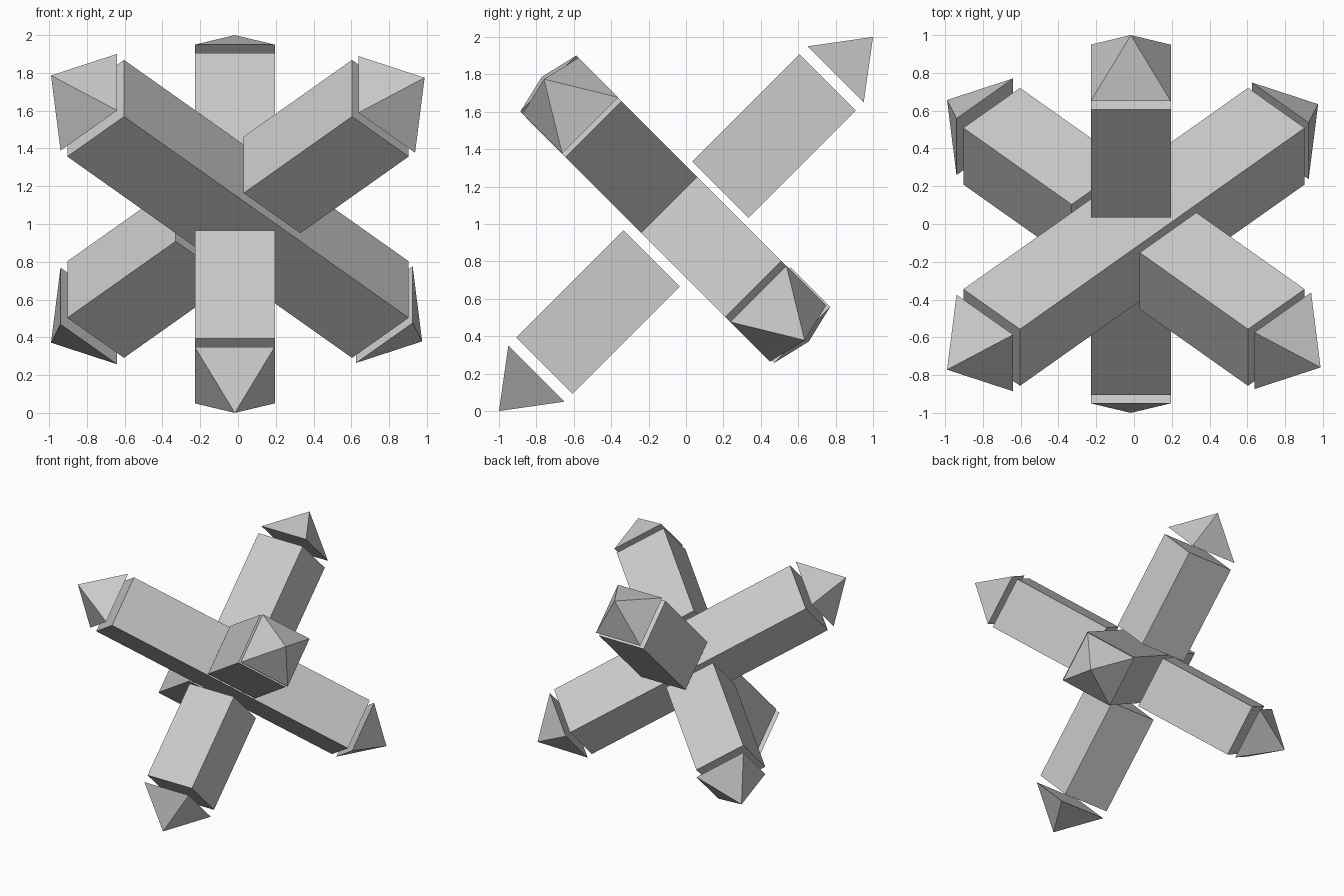
import bpy, bmesh
from math import sqrt
from mathutils import Vector, Matrix

old = bpy.data.objects.get("Cube")
if old:
    bpy.data.objects.remove(old, do_unlink=True)

grey = bpy.data.materials.new("light_grey")
grey.use_nodes = True
colour = (0.6, 0.6, 0.6, 1)
grey.diffuse_color = colour
grey.node_tree.nodes["Principled BSDF"].inputs["Base Color"].default_value = colour

WIDTH = 0.424
TIP = 0.283

# Three perpendicular arm directions
RISE = Vector((0, 1, 1)).normalized()
LEAN_RIGHT = Vector((-sqrt(2), -1, 1)).normalized()
LEAN_LEFT = Vector((sqrt(2), -1, 1)).normalized()
BACK_DOWN = Vector((0, -1, 1)).normalized()
SIDE = Vector((1, 0, 0))


def place(name, bm, centre, direction, side):
    """Stand a mesh built along z on the given direction and side axis."""
    turn = Matrix((side, direction.cross(side), direction)).transposed().to_4x4()
    bm.transform(Matrix.Translation(centre) @ turn)
    bmesh.ops.recalc_face_normals(bm, faces=bm.faces)
    mesh = bpy.data.meshes.new(name)
    bm.to_mesh(mesh)
    bm.free()
    mesh.materials.append(grey)
    obj = bpy.data.objects.new(name, mesh)
    bpy.context.collection.objects.link(obj)


def beam(name, origin, direction, side, start, end):
    bm = bmesh.new()
    bmesh.ops.create_cube(bm, size=1)
    bmesh.ops.scale(bm, vec=(WIDTH, WIDTH, end - start), verts=bm.verts)
    place(name, bm, origin + direction * (start + end) / 2, direction, side)


def tip(name, base, direction, side):
    bm = bmesh.new()
    bmesh.ops.create_grid(bm, x_segments=1, y_segments=1, size=WIDTH / 2)
    base_edges = list(bm.edges)
    apex = bm.verts.new((0, 0, TIP))
    for edge in base_edges:
        bm.faces.new((*edge.verts, apex))
    place(name, bm, Vector(base), direction, side)


# Beams: one long bar, with four shorter ones around it
hub = Vector((0, -0.068, 1.08))
rise_hub = Vector((-0.017, 0, 1.0))
beam("long_beam", hub, LEAN_RIGHT, RISE, -1.066, 1.066)
beam("upper_left_beam", hub, LEAN_LEFT, RISE, 0.255, 1.066)
beam("lower_right_beam", hub, -LEAN_LEFT, RISE, 0.255, 1.066)
beam("upper_back_beam", rise_hub, RISE, SIDE, 0.26, 1.07)
beam("lower_front_beam", rise_hub, -RISE, SIDE, 0.26, 1.07)

# Pyramid tips floating just off each beam end
tip("upper_right_tip", (-0.79, -0.63, 1.645), LEAN_RIGHT, RISE)
tip("lower_left_tip", (0.775, 0.493, 0.52), -LEAN_RIGHT, RISE)
tip("upper_left_tip", (0.788, -0.618, 1.633), LEAN_LEFT, RISE)
tip("lower_right_tip", (-0.79, 0.515, 0.513), -LEAN_LEFT, RISE)
tip("upper_back_tip", (-0.017, 0.80, 1.80), RISE, SIDE)
tip("lower_front_tip", (-0.017, -0.80, 0.20), -RISE, SIDE)
